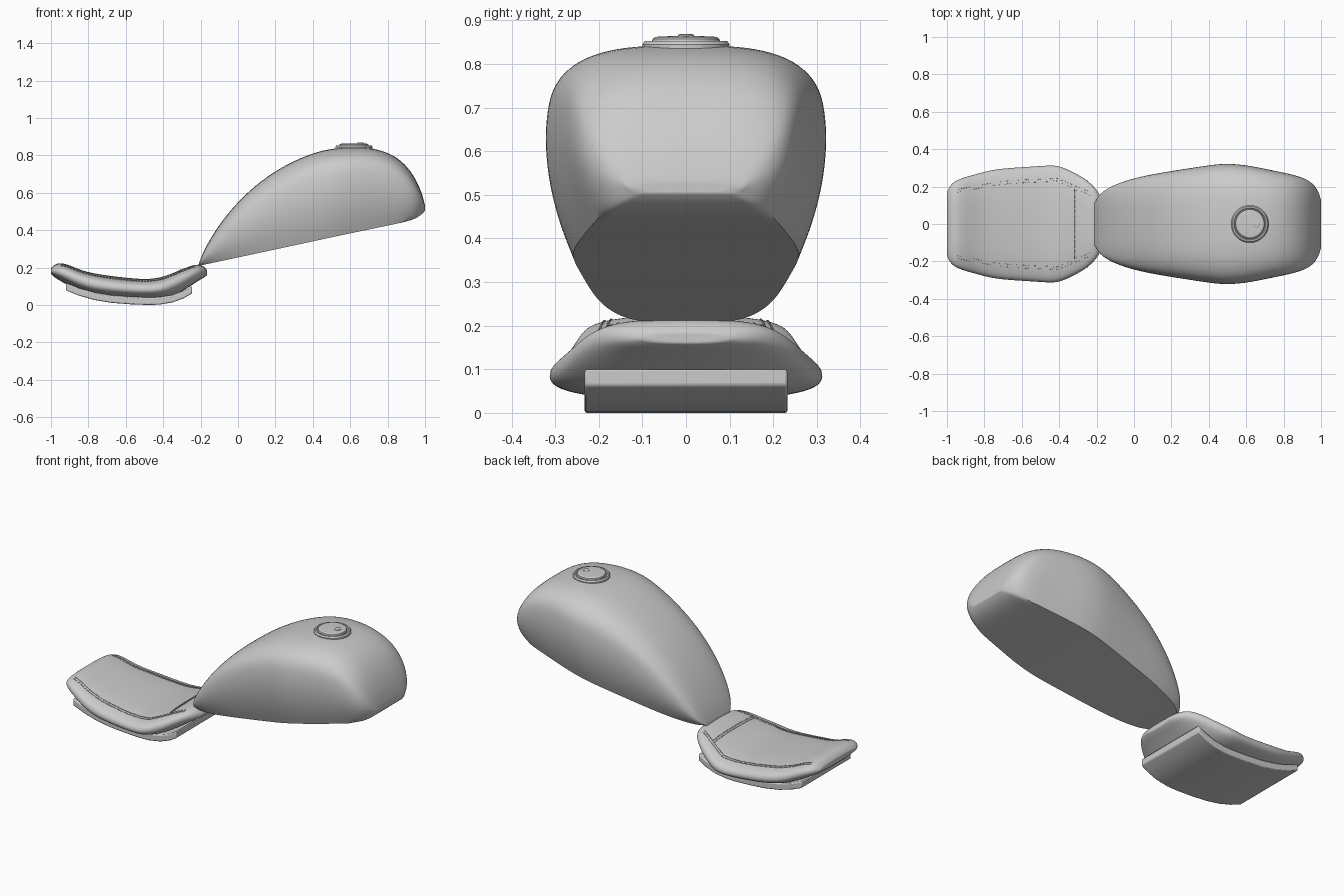
import bpy, bmesh, math
from mathutils import Vector, Matrix
from mathutils.bvhtree import BVHTree

cube = bpy.data.objects.get("Cube")
if cube:
    bpy.data.objects.remove(cube, do_unlink=True)

grey = bpy.data.materials.new("plain grey")
grey.use_nodes = True
colour = (0.6, 0.6, 0.6, 1)
grey.diffuse_color = colour
grey.node_tree.nodes["Principled BSDF"].inputs["Base Color"].default_value = colour


def finish(bm, name, limit=None):
    """Turn a bmesh into a smooth shaded object, sharp above the angle limit."""
    bmesh.ops.recalc_face_normals(bm, faces=bm.faces)
    for face in bm.faces:
        face.smooth = True
    if limit:
        for edge in bm.edges:
            edge.smooth = edge.calc_face_angle(0) < math.radians(limit)
    mesh = bpy.data.meshes.new(name)
    bm.to_mesh(mesh)
    bm.free()
    mesh.materials.append(grey)
    obj = bpy.data.objects.new(name, mesh)
    bpy.context.collection.objects.link(obj)
    return obj


def mirrored(half):
    """Close a half section that runs from bottom centre to top centre."""
    return half + [(-u, v) for u, v in half[-2:0:-1]]


def arc(power, steps=6):
    quarter = [math.pi / 2 * i / steps for i in range(steps + 1)]
    return [(abs(math.cos(a)) ** (2 / power), abs(math.sin(a)) ** (2 / power)) for a in quarter]


def loft(name, stations, section, hard=(), hard_until=0):
    """Skin unit sections through stations of x, bottom, top and half width."""
    bm = bmesh.new()
    crease = bm.edges.layers.float.new("crease_edge")
    rings = [[bm.verts.new((x, u * w, low + v * (top - low))) for u, v in section]
             for x, low, top, w in stations]
    count = len(section)
    for a, b in zip(rings, rings[1:]):
        for i in range(count):
            j = (i + 1) % count
            bm.faces.new((a[i], a[j], b[j], b[i]))
    for ring in (rings[0], rings[-1]):
        for edge in bm.faces.new(ring).edges:
            edge[crease] = 1
    sharp = [bm.edges.get((rings[k][i], rings[k + 1][i]))
             for i in hard for k in range(hard_until)]
    for edge in sharp:
        edge[crease] = 1
        edge.smooth = False
    obj = finish(bm, name)
    sub = obj.modifiers.new("smooth surface", 'SUBSURF')
    sub.levels = sub.render_levels = 2
    return obj


def lathe(name, profile, x, segments=48):
    """Revolve radius and height pairs about a vertical axis at x."""
    bm = bmesh.new()
    rings = []
    for r, z in profile:
        angles = [math.tau * i / segments for i in range(segments)]
        rings.append([bm.verts.new((x + r * math.cos(a), r * math.sin(a), z)) for a in angles])
    for a, b in zip(rings, rings[1:]):
        for i in range(segments):
            j = (i + 1) % segments
            bm.faces.new((a[i], a[j], b[j], b[i]))
    bm.faces.new(rings[0])
    bm.faces.new(rings[-1])
    return finish(bm, name, 30)


# Fuel tank: flat underside, flared flanks and a broad rounded top
belly = 0.58
flank = [(1 - 0.2 * (1 - s) ** 2, belly * s) for s in (0, 0.25, 0.5, 0.75)]
crown = [(u, belly + (1 - belly) * v) for u, v in arc(3)]
tank_section = mirrored([(0, 0), (0.4, 0), (0.7, 0)] + flank + crown)
corner = 3
tank_stations = [
    (-0.212, 0.208, 0.214, 0.11), (-0.19, 0.214, 0.275, 0.155), (-0.15, 0.222, 0.352, 0.187),
    (-0.09, 0.235, 0.445, 0.217), (0, 0.254, 0.555, 0.247), (0.12, 0.28, 0.665, 0.272),
    (0.26, 0.31, 0.755, 0.294), (0.4, 0.34, 0.815, 0.316), (0.5, 0.362, 0.838, 0.327),
    (0.62, 0.387, 0.848, 0.314), (0.74, 0.412, 0.838, 0.288), (0.84, 0.433, 0.8, 0.268),
    (0.91, 0.448, 0.737, 0.247), (0.955, 0.465, 0.665, 0.22), (0.985, 0.486, 0.595, 0.18),
    (1, 0.504, 0.53, 0.13)]
loft("fuel_tank", tank_stations, tank_section,
     (corner, len(tank_section) - corner), len(tank_stations) - 4)

# Filler cap with collar, groove, domed lid and small lock cover
lathe("filler_cap", [(0.1, 0.825), (0.1, 0.845), (0.094, 0.853), (0.086, 0.853), (0.083, 0.847),
                     (0.079, 0.847), (0.077, 0.857), (0.07, 0.862), (0.03, 0.864)], 0.62)
lathe("lock_cover", [(0.018, 0.855), (0.018, 0.866), (0.015, 0.868)], 0.655, 24)

# Seat cushion: upswept at both ends with full rolled sides
waist = 0.48
under = [(u, waist * (1 - v)) for u, v in reversed(arc(2.5))]
over = [(u, waist + (1 - waist) * v) for u, v in arc(2.7)]
seat_stations = [
    (-1, 0.168, 0.195, 0.17), (-0.985, 0.15, 0.215, 0.208), (-0.95, 0.128, 0.228, 0.237),
    (-0.9, 0.1, 0.213, 0.253), (-0.83, 0.066, 0.182, 0.273), (-0.74, 0.043, 0.163, 0.297),
    (-0.6, 0.031, 0.146, 0.306), (-0.49, 0.028, 0.136, 0.313), (-0.41, 0.03, 0.147, 0.319),
    (-0.34, 0.047, 0.174, 0.287), (-0.27, 0.09, 0.204, 0.25), (-0.215, 0.128, 0.221, 0.206),
    (-0.18, 0.147, 0.206, 0.155), (-0.165, 0.16, 0.185, 0.1)]
cushion = loft("seat_cushion", seat_stations, mirrored(under[:-1] + over))

# Seat base: curved pan under the cushion
pan = [(-0.92, 0.078), (-0.85, 0.05), (-0.77, 0.027), (-0.68, 0.012), (-0.58, 0.004),
       (-0.48, 0), (-0.42, 0.002), (-0.35, 0.014), (-0.29, 0.036), (-0.245, 0.062)]
outline = pan + [(x, z + 0.04) for x, z in reversed(pan)]
bm = bmesh.new()
near, far = [[bm.verts.new((x, side * 0.233, z)) for x, z in outline] for side in (-1, 1)]
bm.faces.new(near)
bm.faces.new(far)
for i in range(len(outline)):
    j = (i + 1) % len(outline)
    bm.faces.new((near[i], near[j], far[j], far[i]))
base = finish(bm, "seat_base", 35)
bevel = base.modifiers.new("soft edges", 'BEVEL')
bevel.width, bevel.segments = 0.006, 2

# Stitching: double rows of short threads laid on the cushion
bpy.context.view_layer.update()
surface = BVHTree.FromObject(cushion, bpy.context.evaluated_depsgraph_get())


def stitch_row(bm, path, pitch):
    for a, b in zip(path, path[1:]):
        a, b = Vector(a), Vector(b)
        number = max(1, round((b - a).length / pitch))
        for i in range(number):
            spot = a.lerp(b, (i + 0.5) / number)
            hit, normal, _, _ = surface.ray_cast(Vector((spot.x, spot.y, 1)), Vector((0, 0, -1)))
            if hit is None:
                continue
            along = Vector((b.x - a.x, b.y - a.y, 0))
            along = (along - normal * along.dot(normal)).normalized()
            across = normal.cross(along)
            turn = Matrix((along, across, normal)).transposed().to_4x4()
            size = Matrix.Diagonal((pitch * 0.65, 0.004, 0.006, 1))
            bmesh.ops.create_cube(bm, size=1, matrix=Matrix.Translation(hit) @ turn @ size)


edge_path = [(-0.95, 0.185), (-0.74, 0.225), (-0.6, 0.237), (-0.41, 0.245), (-0.23, 0.168)]
for side, name in ((1, "left_stitching"), (-1, "right_stitching")):
    bm = bmesh.new()
    for gap in (0, 0.015):
        stitch_row(bm, [(x, side * (y - gap)) for x, y in edge_path], 0.016)
    finish(bm, name, 30)

bm = bmesh.new()
for x in (-0.318, -0.306):
    stitch_row(bm, [(x, -0.19), (x, 0.19)], 0.012)
finish(bm, "cross_stitching", 30)
